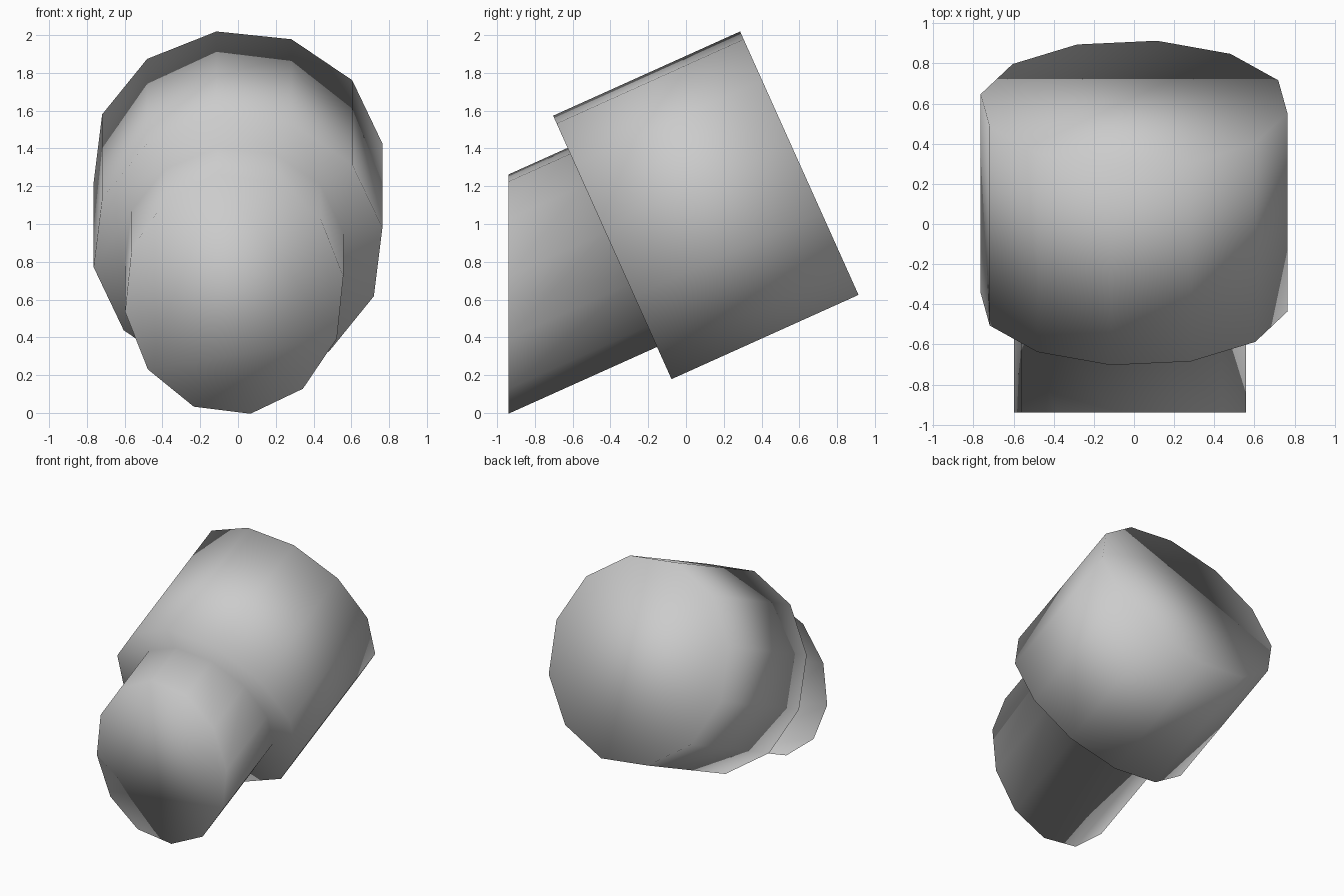
import bpy
import bmesh
import math
from mathutils import Vector

cube = bpy.data.objects.get("Cube")
if cube:
    bpy.data.objects.remove(cube, do_unlink=True)

SIDES = 12
TILT = math.radians(24.2)
PHASE = math.radians(8.5)
AXIS = Vector((0, math.cos(TILT), math.sin(TILT)))   # points back and up
UP = Vector((0, -math.sin(TILT), math.cos(TILT)))
SIDE = Vector((1, 0, 0))

grey = bpy.data.materials.new("light_grey")
grey.use_nodes = True
colour = (0.6, 0.6, 0.6, 1)
grey.diffuse_color = colour
grey.node_tree.nodes["Principled BSDF"].inputs["Base Color"].default_value = colour


def ring(bm, centre, radius, cut_y=None):
    """Ring of vertices around the tilted axis, optionally slid to a plane of constant y."""
    verts = []
    for i in range(SIDES):
        a = PHASE + math.tau * i / SIDES
        p = Vector(centre) + radius * (math.cos(a) * SIDE + math.sin(a) * UP)
        if cut_y is not None:
            p += AXIS * ((cut_y - p.y) / AXIS.y)
        verts.append(bm.verts.new(p))
    return verts


def bridge(bm, a, b):
    for i in range(SIDES):
        j = (i + 1) % SIDES
        bm.faces.new((a[i], a[j], b[j], b[i]))


bm = bmesh.new()
shoulder = (0, -0.39, 0.876)
neck = (-0.02, -0.39, 0.876)

# Neck with an upright front cut, flat shoulder, wide drum
rings = [
    ring(bm, neck, 0.584, cut_y=-0.94),
    ring(bm, neck, 0.584),
    ring(bm, shoulder, 0.773),
    ring(bm, (0, 0.6, 1.322), 0.773),
]
for a, b in zip(rings, rings[1:]):
    bridge(bm, a, b)

# End caps
bm.faces.new(rings[0])
bm.faces.new(rings[-1])
bmesh.ops.recalc_face_normals(bm, faces=bm.faces[:])
for face in bm.faces:
    face.smooth = True

mesh = bpy.data.meshes.new("stepped_drum")
bm.to_mesh(mesh)
bm.free()
mesh.materials.append(grey)
drum = bpy.data.objects.new("stepped_drum", mesh)
bpy.context.collection.objects.link(drum)
